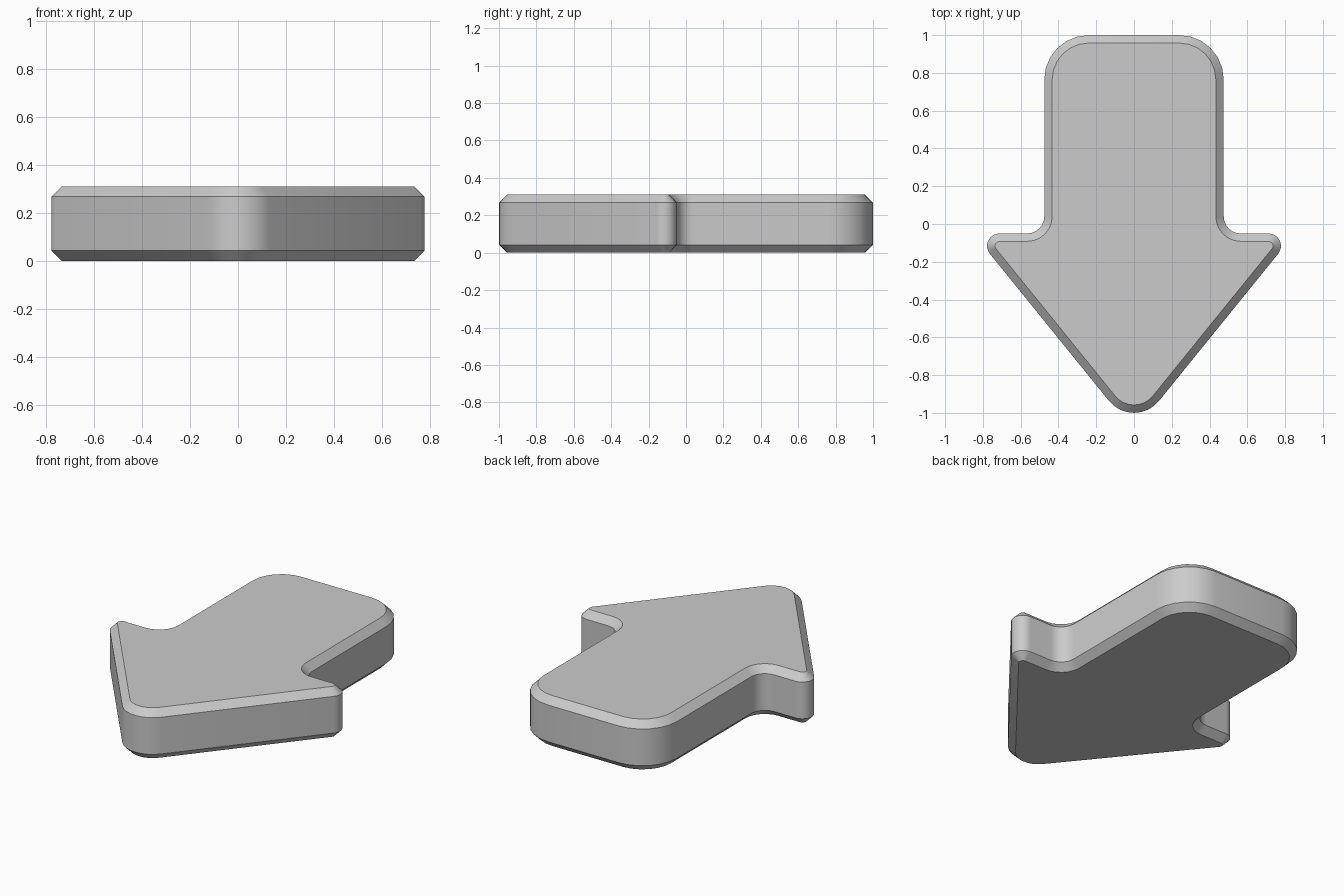
import bpy, bmesh
from math import radians, cos, sin, tan, degrees, atan

if "Cube" in bpy.data.objects:
    bpy.data.objects.remove(bpy.data.objects["Cube"])

HEIGHT = 0.31
CHAMFER = 0.042
SLANT = degrees(atan(1 / 1.23))      # half angle of the arrow point

# Right half of the outline: centre, radius, start and end angle, segments
R_TIP, R_BARB, R_NECK, R_TAIL = 0.17, 0.066, 0.09, 0.235
SHAFT, SHOULDER = 0.475, -0.05
ARCS = [
    (0, -1 + R_TIP, R_TIP, -90, -SLANT, 4),
    (0.778 - R_BARB, SHOULDER - R_BARB, R_BARB, -SLANT, 90, 8),
    (SHAFT + R_NECK, SHOULDER + R_NECK, R_NECK, 270, 180, 6),
    (SHAFT - R_TAIL, 1 - R_TAIL, R_TAIL, 0, 90, 6),
]


def outline(inset):
    """Closed arrow outline, moved inwards by inset."""
    half = []
    for cx, cy, r, a0, a1, n in ARCS:
        r += -inset if a1 > a0 else inset    # the neck fillet is concave
        for i in range(n + 1):
            a = radians(a0 + (a1 - a0) * i / n)
            half.append((cx + r * cos(a), cy + r * sin(a)))
    return half + [(-x, y) for x, y in reversed(half[1:])]


# Stack of rings: bottom, lower chamfer, upper chamfer, top
bm = bmesh.new()
levels = [(CHAMFER, 0), (0, CHAMFER), (0, HEIGHT - CHAMFER), (CHAMFER, HEIGHT)]
rings = [[bm.verts.new((x, y, z)) for x, y in outline(d)] for d, z in levels]
for low, high in zip(rings, rings[1:]):
    for i in range(len(low)):
        j = (i + 1) % len(low)
        bm.faces.new((low[i], low[j], high[j], high[i]))
bm.faces.new(rings[0][::-1])
bm.faces.new(rings[-1])
bm.normal_update()

mesh = bpy.data.meshes.new("arrow_plate")
bm.to_mesh(mesh)
bm.free()
arrow = bpy.data.objects.new("arrow_plate", mesh)
bpy.context.collection.objects.link(arrow)

# Smooth round corners, crisp chamfer edges
bpy.context.view_layer.objects.active = arrow
arrow.select_set(True)
bpy.ops.object.shade_smooth_by_angle(angle=radians(30))
